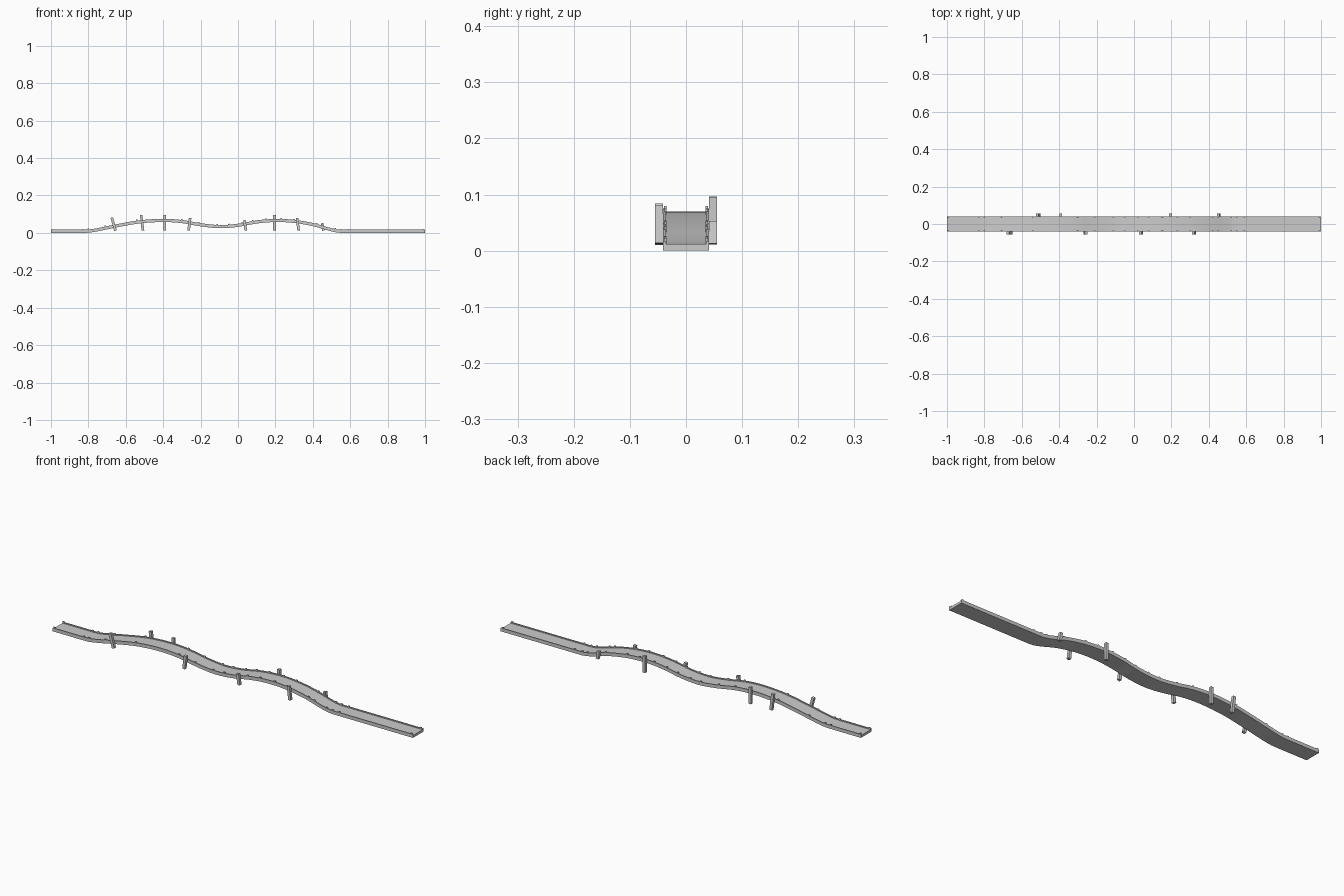
import bpy, bmesh, math
from mathutils import Matrix, Vector

if "Cube" in bpy.data.objects:
    bpy.data.objects.remove(bpy.data.objects["Cube"])

# Height of the underside along the length
KEYS = [(-1, 0), (-.82, 0), (-.77, .005), (-.65, .029), (-.53, .050), (-.4, .058),
        (-.3, .052), (-.2, .035), (-.1, .025), (0, .032), (.1, .050), (.2, .058),
        (.3, .053), (.4, .036), (.5, .008), (.55, 0), (1, 0)]


def slope(i):
    if i == 0 or i == len(KEYS) - 1:
        return 0.0
    (xa, za), (xb, zb), (xc, zc) = KEYS[i - 1:i + 2]
    if zb == 0:
        return 0.0
    return (zc - za) / (xc - xa)


def height(x):
    x = max(-1, min(1, x))
    for i in range(len(KEYS) - 1):
        (xa, za), (xb, zb) = KEYS[i], KEYS[i + 1]
        if x <= xb:
            h = xb - xa
            t = (x - xa) / h
            return ((2*t**3 - 3*t**2 + 1) * za + (t**3 - 2*t**2 + t) * h * slope(i)
                    + (3*t**2 - 2*t**3) * zb + (t**3 - t**2) * h * slope(i + 1))
    return 0.0


def tilt(x):
    return math.atan2(height(x + .01) - height(x - .01), .02)


def finish(bm, name):
    bmesh.ops.recalc_face_normals(bm, faces=bm.faces)
    mesh = bpy.data.meshes.new(name)
    bm.to_mesh(mesh)
    bm.free()
    ob = bpy.data.objects.new(name, mesh)
    bpy.context.collection.objects.link(ob)
    return ob


def sweep(name, profile):
    """Sweep a closed (y, z) profile along the wavy path."""
    bm = bmesh.new()
    rings = []
    for i in range(81):
        x = -1 + i / 40
        rings.append([bm.verts.new((x, y, height(x) + z)) for y, z in profile])
    n = len(profile)
    for a, b in zip(rings, rings[1:]):
        for k in range(n):
            bm.faces.new((a[k], a[(k+1) % n], b[(k+1) % n], b[k]))
    bm.faces.new(rings[0])
    bm.faces.new(rings[-1])
    return finish(bm, name)


def box(bm, center, size, angle):
    m = (Matrix.Translation(Vector(center)) @ Matrix.Rotation(-angle, 4, 'Y')
         @ Matrix.Diagonal((*size, 1)))
    bmesh.ops.create_cube(bm, size=1, matrix=m)


# Walkway slab
sweep("deck", [(-.041, 0), (.041, 0), (.041, .012), (-.041, .012)])

# Raised side curbs
for side, label in ((-1, "front"), (1, "back")):
    sweep(label + "_curb", [(side * y, z) for y, z in
                            ((.041, .012), (.041, .017), (.0355, .017), (.0355, .012))])

# Small pegs along both curbs
bm = bmesh.new()
for x in (-.994, -.83, -.80, -.71, -.54, -.30, -.21, -.11, -.05, .02,
          .08, .15, .23, .30, .42, .45, .52, .55, .59, .99):
    for side in (-1, 1):
        box(bm, (x, side * .037, height(x) + .0165), (.008, .005, .011), tilt(x))
finish(bm, "curb_pegs")

# Leaning support posts: top x, top z, bottom x, bottom z, side
POSTS = [(-.675, .082, -.655, .012, -1), (-.518, .096, -.508, .013, 1),
         (-.392, .096, -.392, .013, 1), (-.256, .080, -.264, .013, -1),
         (.034, .068, .042, .013, -1), (.195, .096, .195, .013, 1),
         (.316, .080, .324, .013, -1), (.45, .052, .456, .012, 1)]
for i, (xt, zt, xb, zb, side) in enumerate(POSTS):
    bm = bmesh.new()
    d = Vector((xt - xb, 0, zt - zb))
    box(bm, ((xt + xb) / 2, side * .048, (zt + zb) / 2), (.014, .014, d.length),
        -math.atan2(d.x, d.z))
    finish(bm, f"support_post_{i + 1}")
